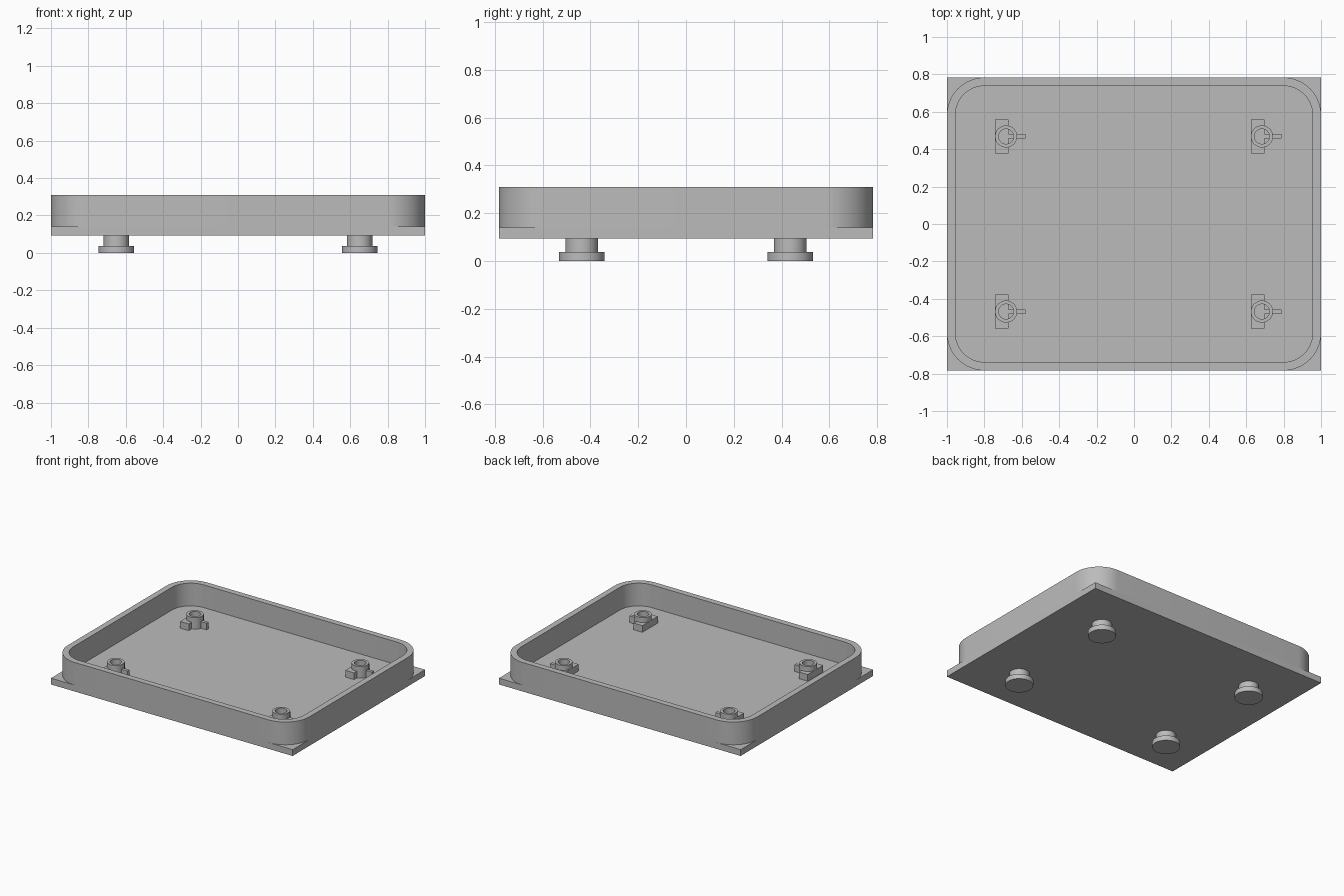
import bpy
import bmesh
import math

cube = bpy.data.objects.get("Cube")
if cube:
    bpy.data.objects.remove(cube, do_unlink=True)

grey = bpy.data.materials.new("plain_grey")
grey.use_nodes = True
colour = (0.5, 0.5, 0.5, 1)
grey.diffuse_color = colour
grey.node_tree.nodes["Principled BSDF"].inputs["Base Color"].default_value = colour

HALF_X, HALF_Y = 1.0, 0.783
BASE, FLOOR, RIM = 0.093, 0.14, 0.31


def finish(name, bm):
    bmesh.ops.recalc_face_normals(bm, faces=bm.faces)
    mesh = bpy.data.meshes.new(name)
    bm.to_mesh(mesh)
    bm.free()
    mesh.materials.append(grey)
    obj = bpy.data.objects.new(name, mesh)
    bpy.context.collection.objects.link(obj)
    bpy.ops.object.select_all(action="DESELECT")
    obj.select_set(True)
    bpy.context.view_layer.objects.active = obj
    bpy.ops.object.shade_smooth_by_angle(angle=math.radians(30))
    return obj


def box(name, x0, x1, y0, y1, z0, z1):
    bm = bmesh.new()
    bmesh.ops.create_cube(bm, size=1)
    for v in bm.verts:
        v.co = ((x0 + x1) / 2 + v.co.x * (x1 - x0),
                (y0 + y1) / 2 + v.co.y * (y1 - y0),
                (z0 + z1) / 2 + v.co.z * (z1 - z0))
    return finish(name, bm)


def rounded_outline(hx, hy, r, steps=16):
    points = []
    for q, (sx, sy) in enumerate([(1, 1), (-1, 1), (-1, -1), (1, -1)]):
        for i in range(steps + 1):
            a = (q + i / steps) * math.pi / 2
            points.append((sx * (hx - r) + r * math.cos(a),
                           sy * (hy - r) + r * math.sin(a)))
    return points


def circle(r, steps=48):
    turns = [i * math.tau / steps for i in range(steps)]
    return [(r * math.cos(a), r * math.sin(a)) for a in turns]


def ring(name, outer, inner, z0, z1, cx=0, cy=0):
    """Hollow wall between two outlines with equal point counts."""
    bm = bmesh.new()
    loops = [[bm.verts.new((cx + x, cy + y, z)) for x, y in pts]
             for pts, z in ((outer, z0), (outer, z1), (inner, z1), (inner, z0))]
    n = len(outer)
    for k in range(4):
        a, b = loops[k], loops[(k + 1) % 4]
        for i in range(n):
            j = (i + 1) % n
            bm.faces.new((a[i], a[j], b[j], b[i]))
    return finish(name, bm)


def stepped_foot(name, cx, cy):
    bm = bmesh.new()
    levels = [(0.095, 0), (0.095, 0.037), (0.068, 0.037), (0.068, BASE)]
    loops = [[bm.verts.new((cx + x, cy + y, z)) for x, y in circle(r)]
             for r, z in levels]
    for a, b in zip(loops, loops[1:]):
        for i in range(len(a)):
            j = (i + 1) % len(a)
            bm.faces.new((a[i], a[j], b[j], b[i]))
    bm.faces.new(loops[0])
    bm.faces.new(loops[-1])
    return finish(name, bm)


# Square base plate with a rounded wall standing on it
box("base_plate", -HALF_X, HALF_X, -HALF_Y, HALF_Y, BASE, FLOOR)
WALL, CORNER = 0.045, 0.2
ring("rim_wall", rounded_outline(HALF_X, HALF_Y, CORNER),
     rounded_outline(HALF_X - WALL, HALF_Y - WALL, CORNER - WALL), FLOOR, RIM)

# Feet underneath, and screw bosses with a block and a rib inside
for sx, side in ((1, "left"), (-1, "right")):
    for sy, end in ((1, "back"), (-1, "front")):
        tag = f"{end}_{side}"
        stepped_foot(f"foot_{tag}", sx * 0.65, sy * 0.436)
        x, y = sx * 0.684, sy * 0.468
        ring(f"boss_{tag}", circle(0.059), circle(0.04), FLOOR, 0.227, x, y)
        box(f"boss_block_{tag}", x - 0.059, x + 0.013, y - 0.091, y + 0.091,
            FLOOR, 0.19)
        box(f"boss_rib_{tag}", x + 0.013, x + 0.104, y - 0.012, y + 0.012,
            FLOOR, 0.19)
